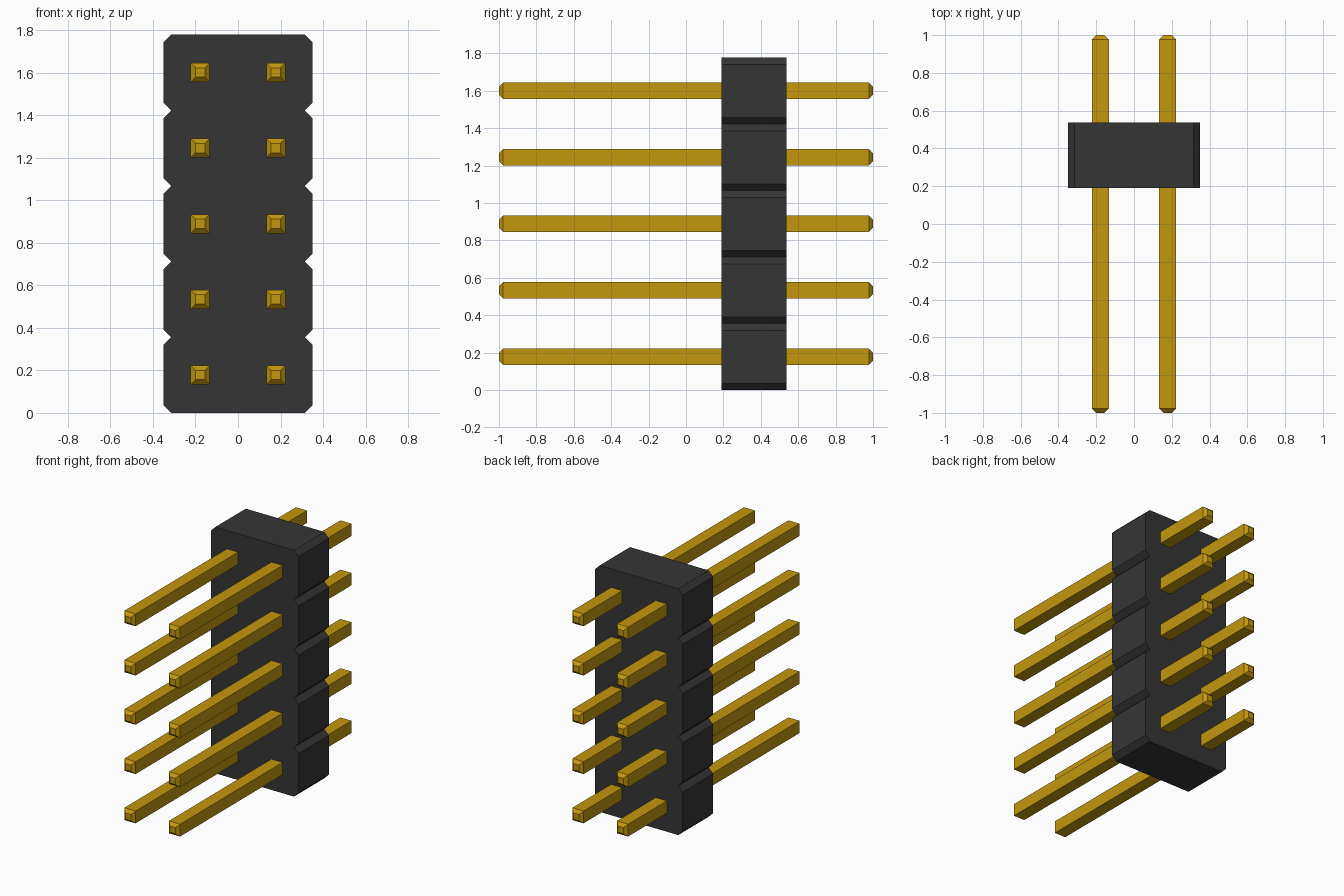
import bpy, bmesh

cube = bpy.data.objects.get("Cube")
if cube:
    bpy.data.objects.remove(cube, do_unlink=True)

PITCH = 0.3556           # spacing between pins
ROWS = 5
HALF_WIDTH = 0.35
CHAMFER = 0.036
BODY_Y = (0.19, 0.537)   # front and back of the housing
PIN_HALF = 0.0445
TIP = 0.0225


def make_material(name, rgb):
    mat = bpy.data.materials.new(name)
    mat.use_nodes = True
    mat.diffuse_color = (*rgb, 1)
    bsdf = mat.node_tree.nodes["Principled BSDF"]
    bsdf.inputs["Base Color"].default_value = (*rgb, 1)
    bsdf.inputs["Roughness"].default_value = 0.5
    return mat


black = make_material("black plastic", (0.036, 0.036, 0.036))
gold = make_material("gold metal", (0.54, 0.31, 0.004))


def add_object(name, bm, mat):
    bmesh.ops.recalc_face_normals(bm, faces=bm.faces)
    mesh = bpy.data.meshes.new(name)
    bm.to_mesh(mesh)
    bm.free()
    mesh.materials.append(mat)
    obj = bpy.data.objects.new(name, mesh)
    bpy.context.collection.objects.link(obj)
    return obj


# Housing: chamfered segments stacked into one notched outline, then extruded
right_side = []
for i in range(ROWS):
    low, high = i * PITCH, (i + 1) * PITCH
    inner = HALF_WIDTH - CHAMFER
    right_side += [(inner, low), (HALF_WIDTH, low + CHAMFER),
                   (HALF_WIDTH, high - CHAMFER)]
right_side.append((HALF_WIDTH - CHAMFER, ROWS * PITCH))
outline = right_side + [(-x, z) for x, z in reversed(right_side)]

bm = bmesh.new()
front = bm.faces.new([bm.verts.new((x, BODY_Y[0], z)) for x, z in outline])
extruded = bmesh.ops.extrude_face_region(bm, geom=[front], use_keep_orig=True)
back = [g for g in extruded["geom"] if isinstance(g, bmesh.types.BMVert)]
bmesh.ops.translate(bm, verts=back, vec=(0, BODY_Y[1] - BODY_Y[0], 0))
add_object("housing", bm, black)


# Pins: square bars with tapered tips at both ends, sharing one mesh
bm = bmesh.new()
rings = []
for y, r in ((-1, PIN_HALF - TIP), (-1 + TIP, PIN_HALF),
             (1 - TIP, PIN_HALF), (1, PIN_HALF - TIP)):
    rings.append([bm.verts.new((sx * r, y, sz * r))
                  for sx, sz in ((-1, -1), (1, -1), (1, 1), (-1, 1))])
for a, b in zip(rings, rings[1:]):
    for k in range(4):
        n = (k + 1) % 4
        bm.faces.new((a[k], a[n], b[n], b[k]))
bm.faces.new(rings[0])
bm.faces.new(rings[-1])
first_pin = add_object("pin_left_1", bm, gold)

for side, x in (("left", PITCH / 2), ("right", -PITCH / 2)):
    for row in range(ROWS):
        if side == "left" and row == 0:
            pin = first_pin
        else:
            pin = bpy.data.objects.new(f"pin_{side}_{row + 1}", first_pin.data)
            bpy.context.collection.objects.link(pin)
        pin.location = (x, 0, (row + 0.5) * PITCH)
